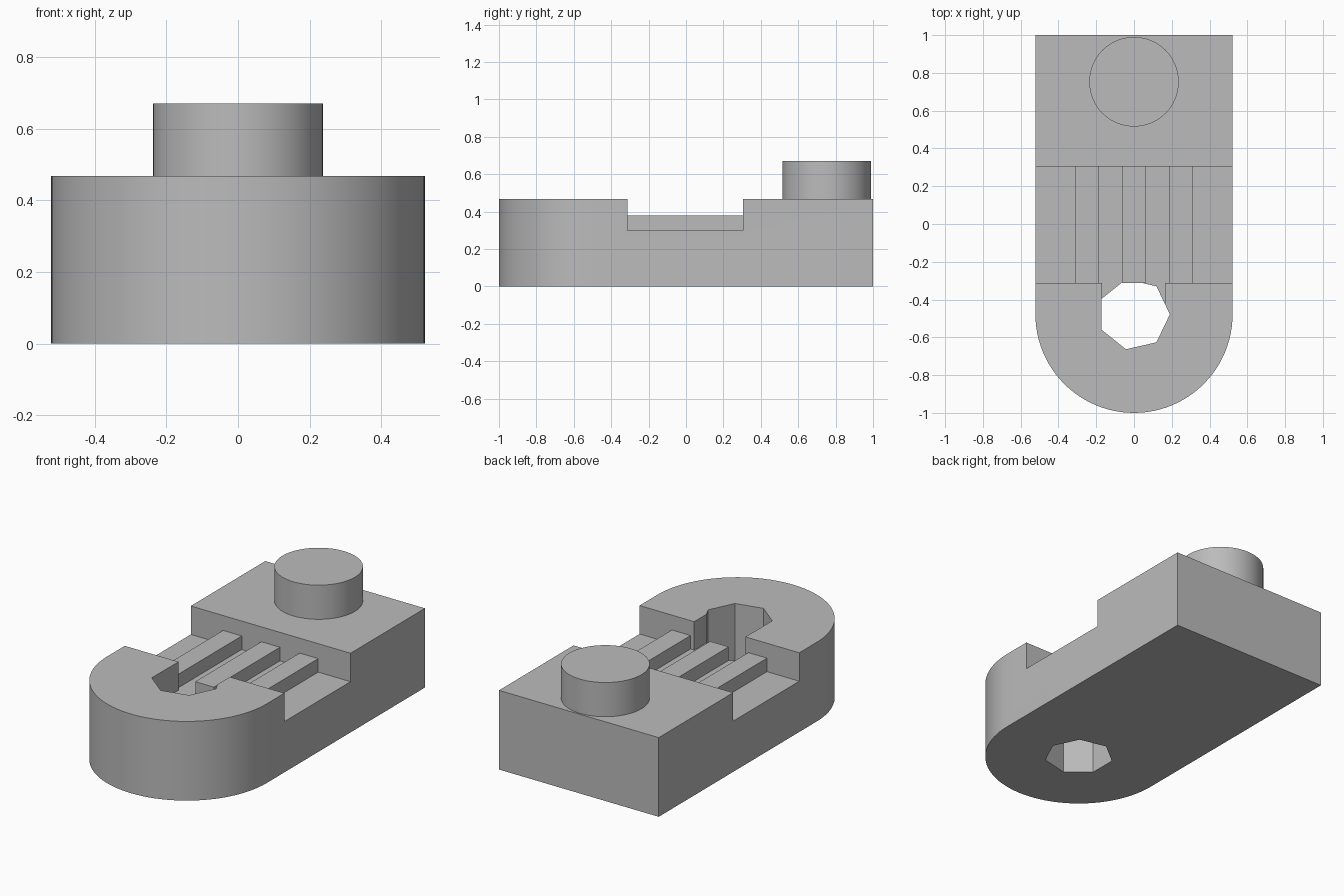
import bpy, bmesh
from math import cos, sin, pi, radians

cube = bpy.data.objects.get("Cube")
if cube:
    bpy.data.objects.remove(cube, do_unlink=True)

grey = bpy.data.materials.new("plain grey")
grey.use_nodes = True
COLOUR = (0.5, 0.5, 0.5, 1)
grey.diffuse_color = COLOUR
grey.node_tree.nodes["Principled BSDF"].inputs["Base Color"].default_value = COLOUR

HALF, TOP, FLOOR, RIDGE = 0.522, 0.468, 0.30, 0.38
SLOT_FRONT, SLOT_BACK = -0.312, 0.305
ROUND_Y = HALF - 1


def prism(name, outline, z0, z1):
    """Extrude a flat outline upward into a closed solid."""
    bm = bmesh.new()
    face = bm.faces.new([bm.verts.new((x, y, z0)) for x, y in outline])
    top = bmesh.ops.extrude_face_region(bm, geom=[face])
    verts = [g for g in top["geom"] if isinstance(g, bmesh.types.BMVert)]
    bmesh.ops.translate(bm, verts=verts, vec=(0, 0, z1 - z0))
    bmesh.ops.recalc_face_normals(bm, faces=bm.faces)
    mesh = bpy.data.meshes.new(name)
    bm.to_mesh(mesh)
    bm.free()
    obj = bpy.data.objects.new(name, mesh)
    bpy.context.collection.objects.link(obj)
    mesh.materials.append(grey)
    return obj


def rect(x0, x1, y0, y1):
    return [(x0, y0), (x1, y0), (x1, y1), (x0, y1)]


def ring(y, radius, sides):
    return [(radius * cos(2 * pi * i / sides), y + radius * sin(2 * pi * i / sides))
            for i in range(sides)]


def cut(target, cutter):
    mod = target.modifiers.new("cut", "BOOLEAN")
    mod.operation, mod.solver, mod.object = "DIFFERENCE", "EXACT", cutter
    bpy.context.view_layer.objects.active = target
    bpy.ops.object.modifier_apply(modifier=mod.name)
    bpy.data.objects.remove(cutter, do_unlink=True)


def smooth(obj):
    bpy.ops.object.select_all(action="DESELECT")
    obj.select_set(True)
    bpy.context.view_layer.objects.active = obj
    bpy.ops.object.shade_smooth_by_angle(angle=radians(30))


# Body with a rounded front end
arc = [(HALF * cos(pi + pi * i / 48), ROUND_Y + HALF * sin(pi + pi * i / 48))
       for i in range(49)]
body = prism("body", arc + [(HALF, 1), (-HALF, 1)], 0, TOP)

# Cross slot, the notch joining it to the hole, and the seven-sided hole
cut(body, prism("slot_cutter", rect(-1, 1, SLOT_FRONT, SLOT_BACK), FLOOR, 1))
cut(body, prism("notch_cutter", rect(-0.17, 0.165, ROUND_Y, 0), FLOOR, 1))
cut(body, prism("hole_cutter", ring(ROUND_Y, 0.19, 7), -1, 1))
smooth(body)

# Three ridges along the slot floor
for name, x in (("right_ridge", -0.25), ("middle_ridge", 0), ("left_ridge", 0.25)):
    prism(name, rect(x - 0.061, x + 0.061, SLOT_FRONT, SLOT_BACK), FLOOR, RIDGE)

# Round stud at the back
smooth(prism("stud", ring(0.753, 0.237, 64), TOP, 0.67))
